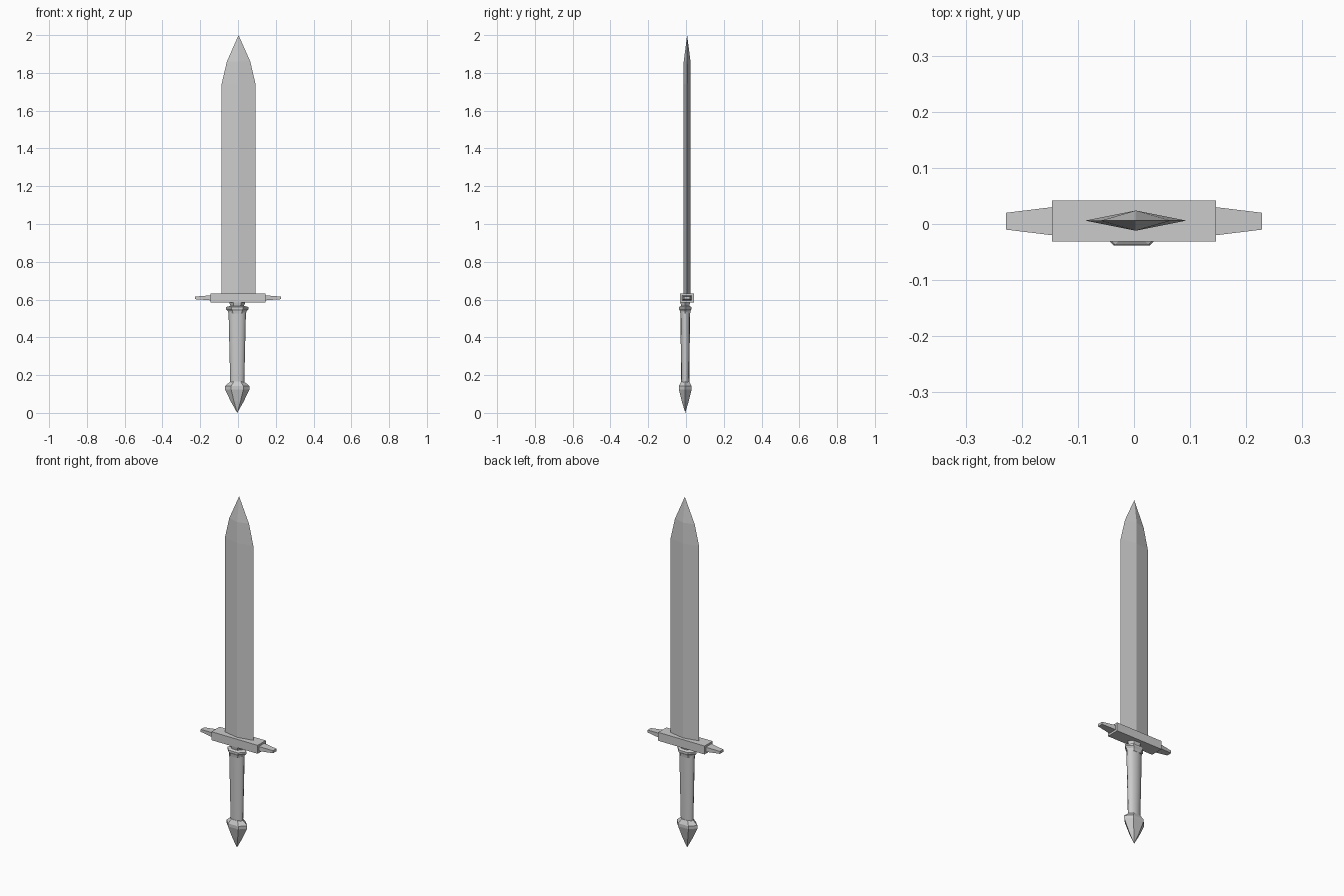
import bpy, bmesh, math
from mathutils import Vector

cube = bpy.data.objects.get("Cube")
if cube:
    bpy.data.objects.remove(cube, do_unlink=True)

GREY = (0.6, 0.6, 0.6, 1)
steel = bpy.data.materials.new("grey steel")
steel.use_nodes = True
steel.diffuse_color = GREY
steel.node_tree.nodes["Principled BSDF"].inputs["Base Color"].default_value = GREY


def loft(name, rings, smooth=None):
    """Skin closed rings of points; a one-point ring makes a pointed end."""
    bm = bmesh.new()
    loops = [[bm.verts.new(p) for p in ring] for ring in rings]
    for a, b in zip(loops, loops[1:]):
        n = max(len(a), len(b))
        for i in range(n):
            j = (i + 1) % n
            low = [a[i], a[j]] if len(a) > 1 else a
            high = [b[j], b[i]] if len(b) > 1 else b
            bm.faces.new(low + high)
    for end in (loops[0], loops[-1]):
        if len(end) > 2:
            bm.faces.new(end)
    bmesh.ops.recalc_face_normals(bm, faces=bm.faces)
    mesh = bpy.data.meshes.new(name)
    bm.to_mesh(mesh)
    bm.free()
    mesh.materials.append(steel)
    obj = bpy.data.objects.new(name, mesh)
    bpy.context.collection.objects.link(obj)
    if smooth:
        bpy.ops.object.select_all(action="DESELECT")
        obj.select_set(True)
        bpy.context.view_layer.objects.active = obj
        bpy.ops.object.shade_smooth_by_angle(angle=math.radians(smooth))
    return obj


def upright(sections, sides, cx, cy):
    """Rings stacked along z from (height, half width, half depth)."""
    rings = []
    top = max(math.sin(math.tau * i / sides) for i in range(sides))
    for z, w, d in sections:
        if w == 0:
            rings.append([Vector((cx, cy, z))])
        else:
            rings.append([Vector((cx + w * math.cos(math.tau * i / sides),
                                  cy + d / top * math.sin(math.tau * i / sides), z))
                          for i in range(sides)])
    return rings


# Blade: diamond section with a two-stage point
loft("blade", upright([(0.62, 0.09, 0.018), (1.74, 0.09, 0.018),
                       (1.86, 0.062, 0.018), (2.0, 0, 0)], 4, 0.003, 0.006))


# Crossguard: central block with a tapered, inset prong on each end
def guard_ring(x, half_y, half_z):
    return [Vector((x, 0.005 + sy * half_y, 0.609 + sz * half_z))
            for sy, sz in ((-1, -1), (1, -1), (1, 1), (-1, 1))]


half = [(0.146, 0.0365, 0.024), (0.146, 0.025, 0.013), (0.228, 0.015, 0.007)]
stations = [(-x, y, z) for x, y, z in reversed(half)] + half
loft("crossguard", [guard_ring(*s) for s in stations])

# Handle parts share one axis, slightly off the blade's
AXIS = (-0.004, -0.004)
loft("collar", upright([(0.525, 0.046, 0.026), (0.54, 0.05, 0.028),
                        (0.55, 0.06, 0.033), (0.56, 0.06, 0.033),
                        (0.567, 0.036, 0.022), (0.588, 0.044, 0.026)], 6, *AXIS))
loft("grip", upright([(0.15, 0.037, 0.021), (0.535, 0.046, 0.026)], 12, *AXIS), smooth=55)
loft("pommel", upright([(0, 0, 0), (0.06, 0.034, 0.018), (0.125, 0.065, 0.034),
                        (0.142, 0.065, 0.034), (0.165, 0.038, 0.022)], 6, *AXIS))
